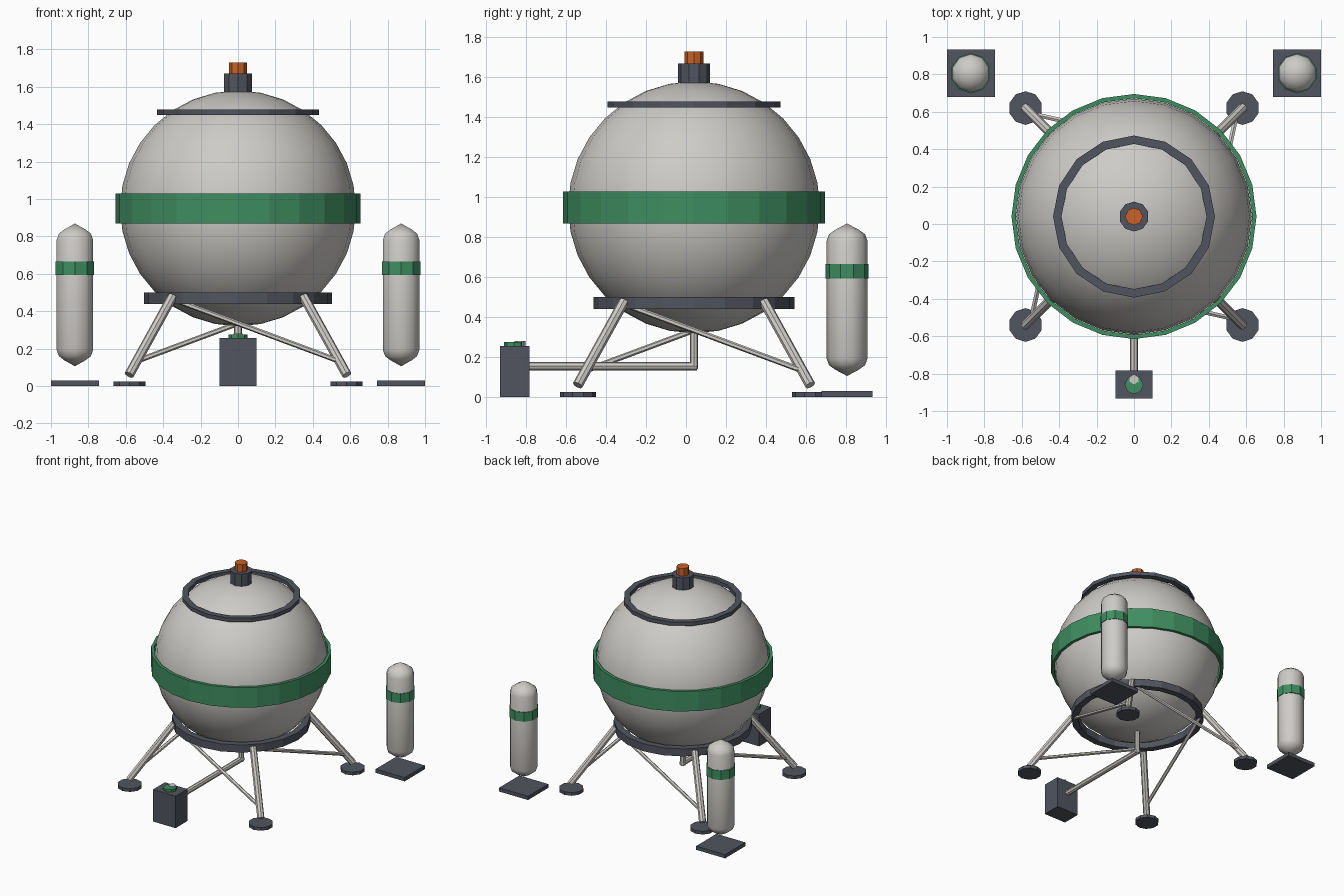
import bpy, bmesh, math
from mathutils import Vector

cube = bpy.data.objects.get("Cube")
if cube:
    bpy.data.objects.remove(cube, do_unlink=True)


def material(name, rgb):
    m = bpy.data.materials.new(name)
    m.use_nodes = True
    m.diffuse_color = (*rgb, 1)
    m.node_tree.nodes["Principled BSDF"].inputs["Base Color"].default_value = (*rgb, 1)
    return m


WHITE = material("warm_white", (0.61, 0.60, 0.57))
GREEN = material("green", (0.05, 0.27, 0.12))
DARK = material("dark_slate", (0.085, 0.09, 0.115))
ORANGE = material("orange", (0.58, 0.12, 0.02))


def finish(bm, name, mat, smooth=None):
    bmesh.ops.recalc_face_normals(bm, faces=bm.faces)
    me = bpy.data.meshes.new(name)
    bm.to_mesh(me)
    bm.free()
    ob = bpy.data.objects.new(name, me)
    bpy.context.collection.objects.link(ob)
    me.materials.append(mat)
    if smooth:
        bpy.ops.object.select_all(action='DESELECT')
        ob.select_set(True)
        bpy.context.view_layer.objects.active = ob
        bpy.ops.object.shade_smooth_by_angle(angle=math.radians(smooth))
    return ob


def lathe(name, profile, centre, sides, mat, closed=False, smooth=None):
    """Revolve (radius, z) points about a vertical axis, first corner on +y."""
    bm = bmesh.new()
    rings = []
    for r, z in profile:
        if r == 0:
            rings.append([bm.verts.new((centre[0], centre[1], z))] * sides)
            continue
        angles = [2 * math.pi * i / sides for i in range(sides)]
        rings.append([bm.verts.new((centre[0] + r * math.sin(a),
                                    centre[1] + r * math.cos(a), z)) for a in angles])
    pairs = list(zip(rings, rings[1:]))
    if closed:
        pairs.append((rings[-1], rings[0]))
    for a, b in pairs:
        for i in range(sides):
            j = (i + 1) % sides
            bm.faces.new(list(dict.fromkeys((a[i], a[j], b[j], b[i]))))
    return finish(bm, name, mat, smooth)


def disc(name, r, z0, z1, centre, sides, mat):
    return lathe(name, [(0, z0), (r, z0), (r, z1), (0, z1)], centre, sides, mat)


def hoop(name, r_in, r_out, z0, z1, centre, sides, mat):
    profile = [(r_in, z0), (r_out, z0), (r_out, z1), (r_in, z1)]
    return lathe(name, profile, centre, sides, mat, closed=True)


def box(name, centre, size, mat):
    bm = bmesh.new()
    bmesh.ops.create_cube(bm, size=1)
    for v in bm.verts:
        v.co = Vector(centre) + v.co * Vector(size)
    return finish(bm, name, mat)


def rod(name, start, end, r, mat, sides=8):
    a, b = Vector(start), Vector(end)
    bm = bmesh.new()
    bmesh.ops.create_cone(bm, cap_ends=True, segments=sides, radius1=r, radius2=r,
                          depth=(b - a).length)
    turn = (b - a).to_track_quat('Z', 'Y')
    for v in bm.verts:
        v.co = (a + b) / 2 + turn @ v.co
    return finish(bm, name, mat)


CY = 0.04  # the sphere and its legs sit slightly behind the origin
HUB = (0, CY)

# Spherical vessel
R, CZ, RINGS = 0.63, 0.95, 16
arc = [math.pi * i / RINGS for i in range(1, RINGS)]
profile = [(0, CZ - R)] + [(R * math.sin(a), CZ - R * math.cos(a)) for a in arc] + [(0, CZ + R)]
lathe("vessel", profile, HUB, 24, WHITE, smooth=40)

# Hoops around the vessel and the fitting on top
hoop("waist_band", 0.632, 0.655, 0.87, 1.03, HUB, 24, GREEN)
hoop("upper_ring", 0.388, 0.433, 1.45, 1.48, HUB, 16, DARK)
hoop("support_ring", 0.45, 0.502, 0.44, 0.50, HUB, 20, DARK)
disc("top_neck", 0.08, 1.55, 1.67, HUB, 10, DARK)
disc("top_valve", 0.047, 1.67, 1.73, HUB, 8, ORANGE)

# Legs, foot pads and the brace from each leg's top to the next leg's foot
corners = [(-1, -1), (1, -1), (1, 1), (-1, 1)]
names = ["front_right", "front_left", "back_left", "back_right"]


def at(corner, reach, z):
    return (corner[0] * reach, CY + corner[1] * reach, z)


for i, (c, n) in enumerate(zip(corners, names)):
    following = corners[(i + 1) % 4]
    rod(n + "_leg", at(c, 0.35, 0.48), at(c, 0.582, 0.06), 0.026, WHITE)
    rod(n + "_brace", at(c, 0.35, 0.465), at(following, 0.55, 0.13), 0.014, WHITE, 6)
    disc(n + "_foot_pad", 0.09, 0, 0.025, at(c, 0.58, 0), 10, DARK)

# Outlet pipe to the control box
rod("drain_pipe", (0, CY, 0.36), (0, CY, 0.14), 0.021, WHITE)
rod("feed_pipe", (0, CY + 0.015, 0.155), (0, -0.80, 0.155), 0.021, WHITE)
box("control_box", (0, -0.857, 0.128), (0.2, 0.15, 0.256), DARK)
disc("control_knob", 0.05, 0.25, 0.276, (0, -0.86), 8, GREEN)
disc("control_button", 0.027, 0.25, 0.28, (0, -0.83), 6, WHITE)

# Two upright bottles behind, each over a square plate
bottle = [(0, 0.106), (0.06, 0.138), (0.09, 0.16), (0.103, 0.195),
          (0.103, 0.78), (0.09, 0.815), (0.06, 0.837), (0, 0.869)]
for side, n in ((1, "left"), (-1, "right")):
    spot = (side * 0.872, 0.806)
    box(n + "_bottle_plate", (*spot, 0.015), (0.256, 0.256, 0.03), DARK)
    lathe(n + "_bottle", bottle, spot, 10, WHITE, smooth=40)
    hoop(n + "_bottle_band", 0.098, 0.108, 0.593, 0.667, spot, 10, GREEN)
